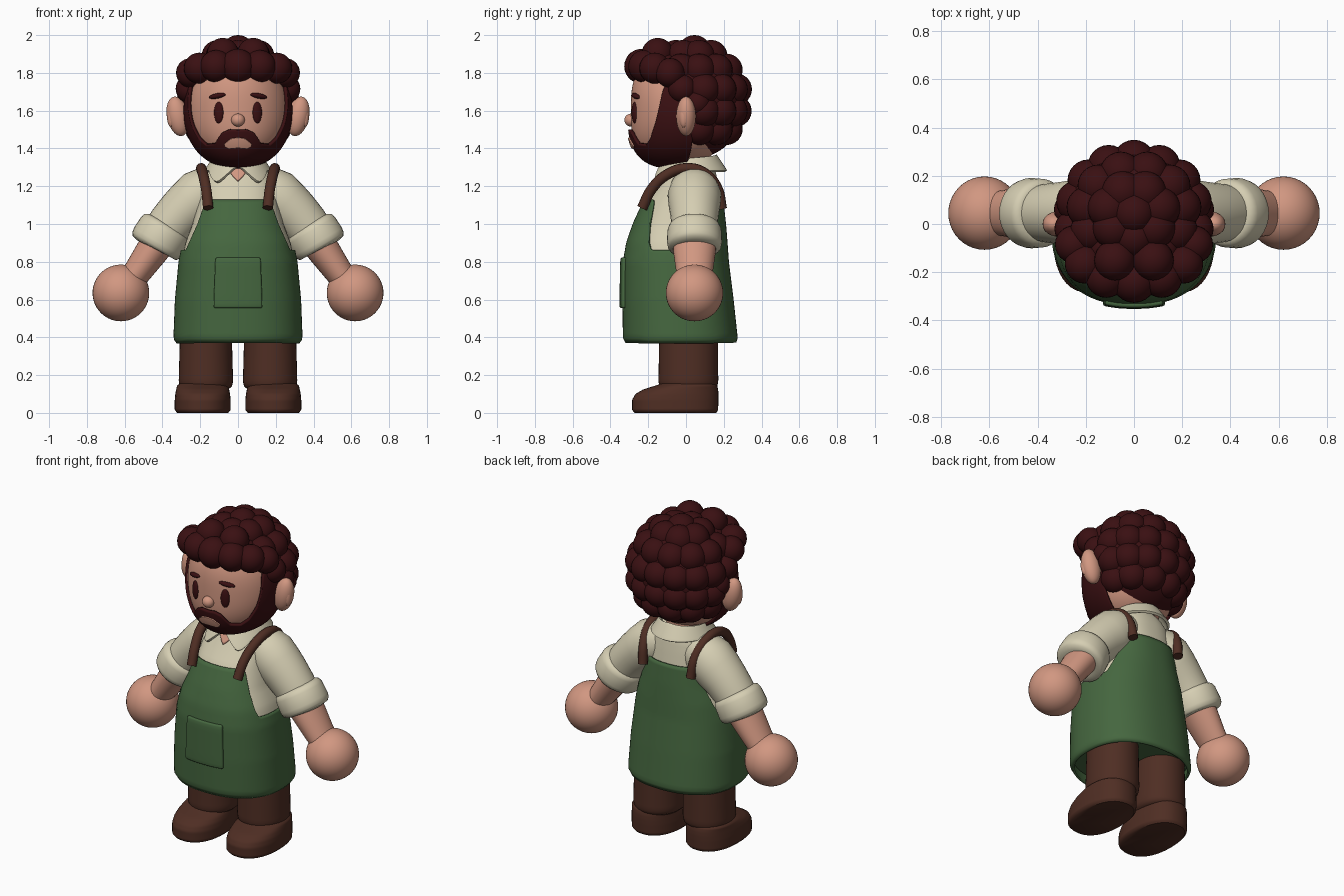
import bpy, bmesh, math
from mathutils import Matrix, Vector

if "Cube" in bpy.data.objects:
    bpy.data.objects.remove(bpy.data.objects["Cube"])

def colour(name, r, g, b):
    m = bpy.data.materials.new(name)
    m.diffuse_color = (r, g, b, 1)
    m.use_nodes = True
    m.node_tree.nodes["Principled BSDF"].inputs["Base Color"].default_value = m.diffuse_color
    return m

HAIR = colour("dark_red_brown", 0.042, 0.005, 0.006)
SKIN = colour("warm_skin", 0.64, 0.31, 0.22)
SHIRT = colour("cream_cloth", 0.67, 0.62, 0.45)
GREEN = colour("apron_green", 0.060, 0.135, 0.050)
BROWN = colour("leather_brown", 0.078, 0.027, 0.017)

def table(rows, v):
    """Linear lookup in rows of (key, value, value...)."""
    if v <= rows[0][0]:
        return rows[0][1:]
    for a, b in zip(rows, rows[1:]):
        if v <= b[0]:
            t = (v - a[0]) / (b[0] - a[0])
            return [p + (q - p) * t for p, q in zip(a[1:], b[1:])]
    return rows[-1][1:]

def finish(name, bm, mat, mirror=False, thick=0, bevel=0):
    me = bpy.data.meshes.new(name)
    bm.to_mesh(me)
    bm.free()
    me.materials.append(mat)
    me.shade_smooth()
    me.set_sharp_from_angle(angle=math.radians(50))
    ob = bpy.data.objects.new(name, me)
    bpy.context.collection.objects.link(ob)
    if thick:
        s = ob.modifiers.new("thickness", "SOLIDIFY")
        s.thickness, s.offset = thick, 1
    if bevel:
        b = ob.modifiers.new("soft_edge", "BEVEL")
        b.width, b.segments = bevel, 3
        b.limit_method, b.angle_limit = "ANGLE", math.radians(50)
    if mirror:
        ob.modifiers.new("mirror", "MIRROR").use_mirror_merge = False
    return ob

def patch(name, mat, surf, lo, hi, half=180, cols=72, rows=20, ease=lambda t: t, **kw):
    """Sheet wrapped over surf(angle, z), angle 0 at the front; a half of 180 closes it."""
    bm = bmesh.new()
    grid = []
    for i in range(rows + 1):
        t = ease(i / rows)
        line = []
        for j in range(cols + 1):
            a = -half + 2 * half * j / cols
            z0 = lo(a) if callable(lo) else lo
            z1 = hi(a) if callable(hi) else hi
            line.append(bm.verts.new(surf(math.radians(a), z0 + (z1 - z0) * t)))
        grid.append(line)
    for g, h in zip(grid, grid[1:]):
        for j in range(cols):
            bm.faces.new((g[j], g[j + 1], h[j + 1], h[j]))
    bmesh.ops.remove_doubles(bm, verts=bm.verts, dist=1e-5)
    if half == 180 and not kw.get("thick"):
        bmesh.ops.holes_fill(bm, edges=bm.edges, sides=0)
        bmesh.ops.recalc_face_normals(bm, faces=bm.faces)
    return finish(name, bm, mat, **kw)

def section(prof, n=2.0, cx=0, inset=0):
    """Surface from rows of (z, half width, front y, back y)."""
    def surf(a, z):
        w, f, b = table(prof, z)
        s, c = math.sin(a), math.cos(a)
        x = math.copysign(abs(s) ** (2 / n), s) * (w - inset)
        y = (f + b) / 2 - math.copysign(abs(c) ** (2 / n), c) * ((b - f) / 2 - inset)
        return (cx + x, y, z)
    return surf

def limb(name, mat, pts, flat=1.0, y=0.045):
    """Mirrored tube in the xz plane through (x, z, radius)."""
    bm = bmesh.new()
    rings, n = [], 32
    for i, (x, z, r) in enumerate(pts):
        p, q = pts[max(i - 1, 0)], pts[min(i + 1, len(pts) - 1)]
        d = Vector((q[0] - p[0], 0, q[1] - p[1])).normalized()
        v = d.cross(Vector((0, 1, 0)))
        rings.append([bm.verts.new(Vector((x, y, z)) + v * r * math.cos(k * math.tau / n)
                      + Vector((0, r * flat * math.sin(k * math.tau / n), 0))) for k in range(n)])
    for g, h in zip(rings, rings[1:]):
        for k in range(n):
            bm.faces.new((g[k], g[k - 1], h[k - 1], h[k]))
    bm.faces.new(rings[0])
    bm.faces.new(rings[-1])
    bmesh.ops.recalc_face_normals(bm, faces=bm.faces)
    return finish(name, bm, mat, mirror=True)

def add_ball(bm, loc, size, rot=None, u=24, v=14):
    m = Matrix.Translation(loc) @ (rot or Matrix()) @ Matrix.Diagonal((*size, 1))
    bmesh.ops.create_uvsphere(bm, u_segments=u, v_segments=v, radius=1, matrix=m)

def ball(name, mat, loc, size, rot=None, mirror=False, u=32, v=20):
    bm = bmesh.new()
    add_ball(bm, loc, size, rot, u, v)
    return finish(name, bm, mat, mirror=mirror)

# Shoes and trouser legs
shoe = [(0, .135, -.272, .16), (.015, .148, -.285, .17), (.07, .148, -.285, .172), (.10, .145, -.268, .172),
        (.125, .14, -.225, .17), (.145, .135, -.16, .165), (.16, .115, -.12, .145)]
patch("shoe", BROWN, section(shoe, 2.3, .187), 0, .16, cols=40, rows=22, mirror=True)
leg = [(.125, .12, -.12, .145), (.14, .138, -.14, .165), (.165, .144, -.146, .171), (.5, .135, -.14, .168)]
patch("trouser_leg", BROWN, section(leg, 2.1, .17), .125, .5, cols=40, rows=24, mirror=True)

# Torso shirt and the apron wrapped over it
body = [(.375, .315, -.31, .255), (.395, .33, -.322, .262), (.6, .322, -.325, .24), (.8, .303, -.322, .215),
        (.9, .283, -.305, .208), (1.0, .245, -.27, .2), (1.13, .215, -.21, .185), (1.2, .205, -.16, .175),
        (1.26, .185, -.12, .165), (1.31, .14, -.09, .15), (1.345, .09, -.06, .12)]
surf = section(body, 2.35)
patch("shirt_torso", SHIRT, section(body, 2.35, inset=.004), .7, 1.345, rows=30)
patch("apron_lining", GREEN, section(body, 2.35, inset=.006), .43, .72, rows=4)

def apron_top(a):
    s = min(max((abs(math.cos(math.radians(a))) - .42) / .33, 0), 1)
    return .86 + .265 * s * s * (3 - 2 * s)

patch("apron", GREEN, surf, .375, apron_top, cols=120, rows=32, thick=.012)
patch("apron_pocket", GREEN, surf, .555, .82, half=19, cols=20, rows=10, thick=.027, bevel=.012)

# Shoulder straps
cu = bpy.data.curves.new("shoulder_strap", "CURVE")
cu.dimensions, cu.bevel_depth, cu.bevel_resolution = "3D", .028, 4
cu.resolution_u, cu.use_fill_caps = 8, True
path = [(.158, -.232, 1.085), (.168, -.185, 1.18), (.185, -.10, 1.262), (.195, .01, 1.295),
        (.19, .10, 1.268), (.175, .165, 1.19), (.165, .19, 1.08)]
sp = cu.splines.new("BEZIER")
sp.bezier_points.add(len(path) - 1)
for p, co in zip(sp.bezier_points, path):
    p.co = co
    p.handle_left_type = p.handle_right_type = "AUTO"
cu.materials.append(BROWN)
strap = bpy.data.objects.new("shoulder_strap", cu)
bpy.context.collection.objects.link(strap)
strap.modifiers.new("mirror", "MIRROR")

# Arms: sleeve, rolled cuff, forearm and round hand
limb("sleeve", SHIRT, [(.08, 1.20, .10), (.14, 1.185, .128), (.2, 1.15, .142), (.25, 1.105, .138),
                       (.3, 1.06, .13), (.36, .995, .122), (.40, .94, .115)])
limb("sleeve_cuff", SHIRT, [(.372, .995, .115), (.378, .985, .134), (.39, .965, .143), (.425, .905, .146),
                            (.437, .885, .142), (.444, .873, .13), (.446, .869, .10)])
limb("forearm", SKIN, [(.40, .93, .09), (.46, .85, .086), (.53, .75, .075), (.60, .66, .066)], 1.3)
ball("hand", SKIN, (.62, .045, .635), (.15, .152, .15), mirror=True, u=40, v=28)

# Neck, open neckline and collar
neck = [(1.2, .1, -.06, .12), (1.45, .1, -.07, .13)]
patch("neck", SKIN, section(neck), 1.2, 1.45, cols=32, rows=4)
patch("open_neckline", SKIN, surf, lambda a: 1.225 + abs(a) * .0045, 1.33, half=22, cols=20, rows=8, thick=.008)

def collar(a, z):
    r = .112 + (1.36 - z) * .62
    return (math.sin(a) * r, .03 - math.cos(a) * r * 1.06, z)

def half_sheet(top, low):
    """Lookup of an edge height by angle from the front."""
    return lambda a: table(low if not top else top, abs(a))[0]

edge_low = [(0, 1.30), (9, 1.285), (30, 1.215), (38, 1.222), (60, 1.275), (180, 1.275)]
edge_top = [(0, 1.302), (10, 1.315), (60, 1.335), (180, 1.36)]
patch("collar", SHIRT, collar, half_sheet(None, edge_low), half_sheet(edge_top, None),
      cols=90, rows=6, thick=.016, bevel=.005)

# Head with full jaw
def head(a, z):
    t = min(abs(z - 1.6) / .29, 1)
    fx = (1 - t ** 2.2) ** (1 / 2.2)
    fy = (1 - t ** 3) ** (1 / 3) if math.cos(a) > 0 else fx
    return (.27 * fx * math.sin(a), -.03 - .262 * fy * math.cos(a), z)

patch("head", SKIN, head, 1.31, 1.89, rows=36, ease=lambda t: .5 - .5 * math.cos(math.pi * t))

# Beard with moustache and sideburns, and the lip
beard = [(0, 1.50), (10, 1.502), (18, 1.487), (24, 1.458), (30, 1.43), (45, 1.425), (54, 1.46),
         (62, 1.54), (67, 1.63), (70, 1.70), (78, 1.78), (105, 1.78)]
patch("beard", HAIR, head, 1.311, lambda a: table(beard, abs(a))[0], half=105, cols=140, rows=26,
      ease=lambda t: t ** 1.6, thick=.018)
lip_low = [(0, 1.412), (12, 1.408), (17, 1.42)]
lip_top = [(0, 1.462), (8, 1.458), (17, 1.43)]
patch("lip", SKIN, head, half_sheet(None, lip_low), half_sheet(lip_top, None), half=17,
      cols=20, rows=6, thick=.026, bevel=.006)

# Face details
ball("nose", SKIN, (0, -.292, 1.55), (.036, .034, .034))
turn = Matrix.Rotation(math.radians(21), 4, "Z")
ball("eye", HAIR, (.102, -.272, 1.59), (.026, .014, .057), turn, True)
ball("eyebrow", HAIR, (.11, -.266, 1.678), (.048, .017, .014),
     turn @ Matrix.Rotation(math.radians(10), 4, "Y"), True)
ball("ear", SKIN, (.318, .0, 1.57), (.058, .052, .106), Matrix.Rotation(math.radians(12), 4, "Y"), True)
ball("ear_fold", SKIN, (.352, -.012, 1.572), (.024, .025, .062), mirror=True)

# Curly hair: a core covered with rows of curls
bm = bmesh.new()
add_ball(bm, (0, .05, 1.655), (.288, .265, .305), u=48, v=32)
for elev, count in ((90, 1), (64, 7), (38, 11), (12, 14), (-14, 14), (-38, 11)):
    for k in range(count):
        e, a = math.radians(elev), math.tau * k / count
        x = .247 * math.cos(e) * math.sin(a)
        y = .045 - .222 * math.cos(e) * math.cos(a)
        z = 1.66 + .255 * math.sin(e)
        if y < .035 and z < 1.75:
            continue
        add_ball(bm, (x, y, z), (.087, .087, .085))
# Fringe and temple curls
fringe = [(0, -.235, 1.835, .092), (.115, -.22, 1.835, .086), (.205, -.165, 1.825, .082),
          (.25, -.085, 1.80, .078), (.255, -.02, 1.715, .075), (.262, .06, 1.64, .07), (.08, -.15, 1.9, .085)]
for x, y, z, r in fringe:
    for s in ((1, -1) if x else (1,)):
        add_ball(bm, (x * s, y, z), (r, r, r))
finish("curly_hair", bm, HAIR)
